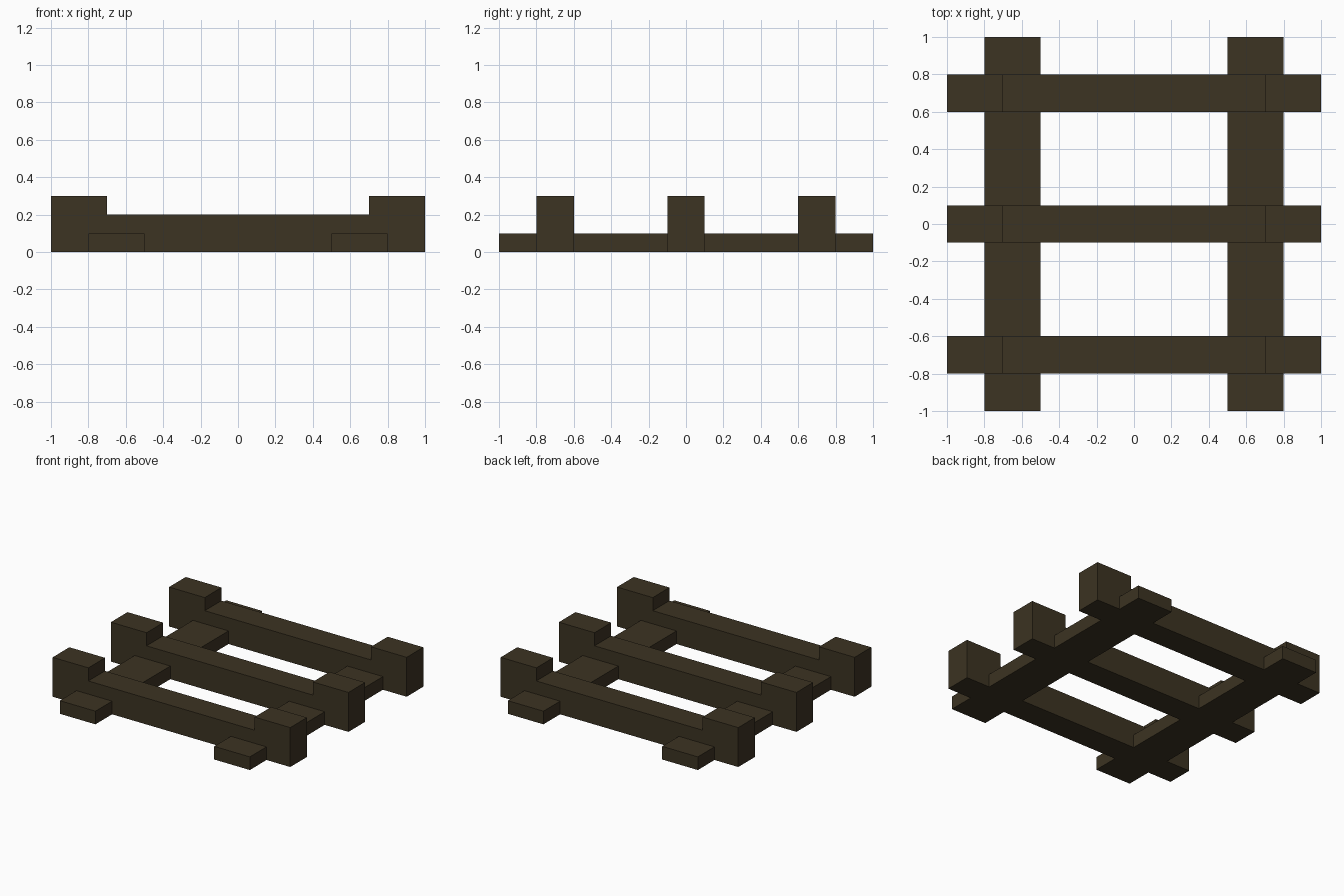
import bpy
import bmesh
from mathutils import Vector

cube = bpy.data.objects.get("Cube")
if cube:
    bpy.data.objects.remove(cube, do_unlink=True)

# Dark timber colour
wood = bpy.data.materials.new("dark_wood")
wood.use_nodes = True
colour = (0.045, 0.033, 0.016, 1.0)
wood.diffuse_color = colour
bsdf = wood.node_tree.nodes["Principled BSDF"]
bsdf.inputs["Base Color"].default_value = colour
bsdf.inputs["Roughness"].default_value = 0.9


def beam(name, profile, y, depth):
    """Extrude an x-z profile along y, centred on the given y."""
    bm = bmesh.new()
    face = bm.faces.new([bm.verts.new((x, y - depth / 2, z)) for x, z in profile])
    grown = bmesh.ops.extrude_face_region(bm, geom=[face])["geom"]
    verts = [g for g in grown if isinstance(g, bmesh.types.BMVert)]
    bmesh.ops.translate(bm, verts=verts, vec=Vector((0, depth, 0)))
    bmesh.ops.recalc_face_normals(bm, faces=bm.faces)
    mesh = bpy.data.meshes.new(name)
    bm.to_mesh(mesh)
    bm.free()
    mesh.materials.append(wood)
    obj = bpy.data.objects.new(name, mesh)
    bpy.context.scene.collection.objects.link(obj)


# Two flat runners from front to back
for side, x in (("left", 0.65), ("right", -0.65)):
    a, b = x - 0.15, x + 0.15
    beam(side + "_runner", [(a, 0), (b, 0), (b, 0.1), (a, 0.1)], 0, 2)

# Three cross beams with raised end blocks
half = [(1, 0), (1, 0.3), (0.7, 0.3), (0.7, 0.2)]
cradle = half + [(-x, z) for x, z in reversed(half)]
for place, y in (("front", -0.7), ("middle", 0), ("back", 0.7)):
    beam(place + "_cross_beam", cradle, y, 0.2)
